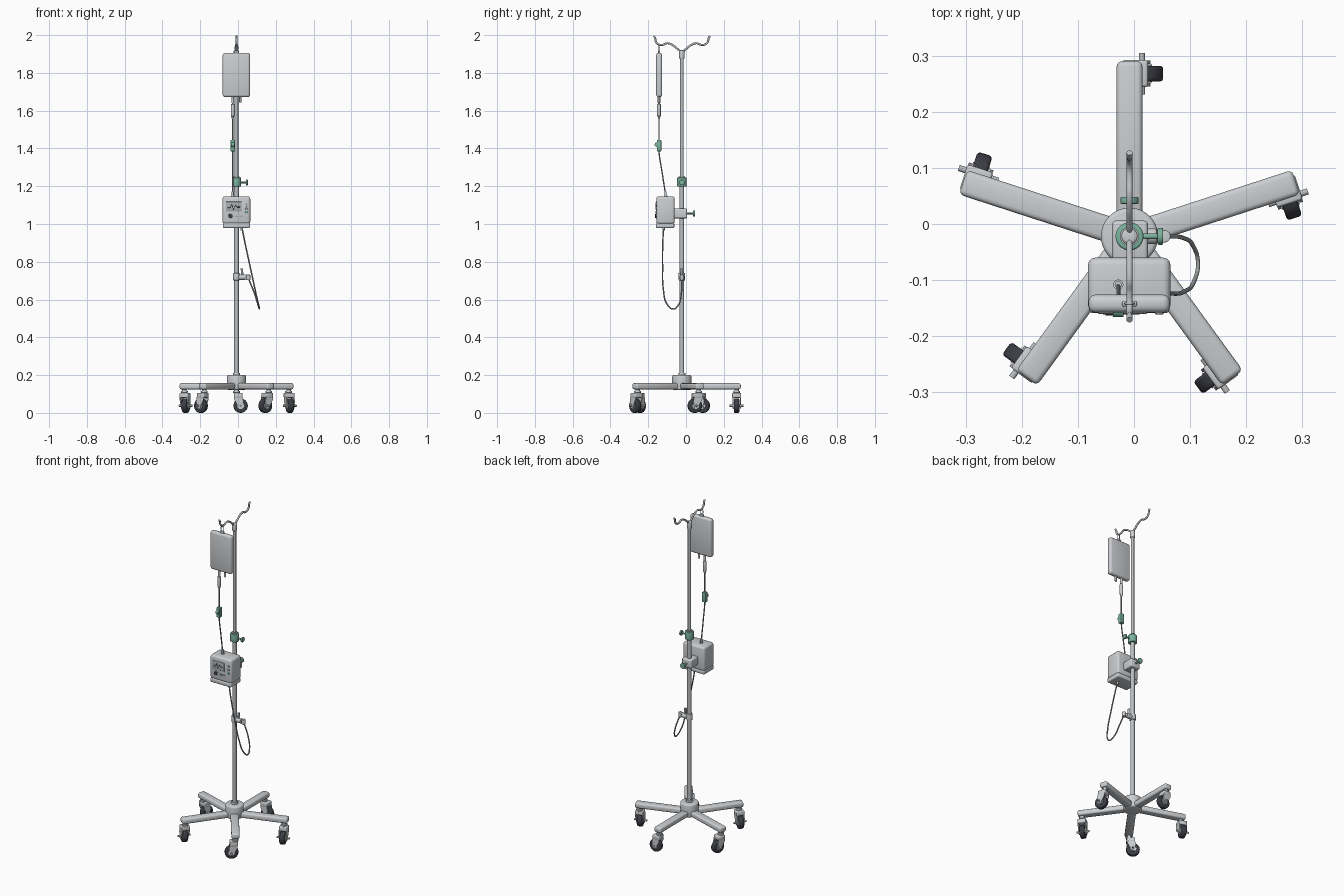
import bpy, bmesh, math
from mathutils import Matrix, Vector

cube = bpy.data.objects.get("Cube")
if cube:
    bpy.data.objects.remove(cube, do_unlink=True)


def material(name, *rgb):
    m = bpy.data.materials.new(name)
    m.use_nodes = True
    m.diffuse_color = (*rgb, 1)
    m.node_tree.nodes["Principled BSDF"].inputs["Base Color"].default_value = (*rgb, 1)
    return m


PLASTIC = material("light_grey_plastic", 0.60, 0.62, 0.64)
STEEL = material("brushed_steel", 0.50, 0.52, 0.54)
GREEN = material("sea_green", 0.20, 0.45, 0.34)
RUBBER = material("dark_rubber", 0.045, 0.047, 0.06)
TUBING = material("grey_tubing", 0.32, 0.34, 0.35)
SCREEN = material("screen_grey", 0.40, 0.43, 0.45)

PX, PY = -0.008, -0.022           # pole axis
HOME = Matrix.Translation((PX, PY, 0))


def finish(name, bm, mat, M=None):
    if M:
        bm.transform(M)
    bmesh.ops.recalc_face_normals(bm, faces=bm.faces)
    me = bpy.data.meshes.new(name)
    bm.to_mesh(me)
    bm.free()
    me.materials.append(mat)
    ob = bpy.data.objects.new(name, me)
    bpy.context.collection.objects.link(ob)
    bpy.ops.object.select_all(action='DESELECT')
    ob.select_set(True)
    bpy.context.view_layer.objects.active = ob
    bpy.ops.object.shade_smooth_by_angle(angle=math.radians(40))
    return ob


def box(name, lo, hi, mat, bevel=0.0, M=None):
    lo, hi = Vector(lo), Vector(hi)
    bm = bmesh.new()
    bmesh.ops.create_cube(bm, size=1)
    for v in bm.verts:
        v.co = Vector([v.co[i] * (hi[i] - lo[i]) + (lo[i] + hi[i]) / 2 for i in range(3)])
    if bevel:
        bmesh.ops.bevel(bm, geom=bm.edges[:], offset=bevel, segments=3, profile=0.5, affect='EDGES')
    return finish(name, bm, mat, M)


def rod(name, a, b, r, mat, r2=None, bevel=0.0, M=None, sides=28):
    a, b = Vector(a), Vector(b)
    d = b - a
    bm = bmesh.new()
    bmesh.ops.create_cone(bm, cap_ends=True, segments=sides, radius1=r,
                          radius2=r if r2 is None else r2, depth=d.length)
    if bevel:
        rims = [e for e in bm.edges if any(len(f.verts) > 4 for f in e.link_faces)]
        bmesh.ops.bevel(bm, geom=rims, offset=bevel, segments=3, profile=0.5, affect='EDGES')
    bm.transform(Matrix.Translation((a + b) / 2) @ d.to_track_quat('Z', 'Y').to_matrix().to_4x4())
    return finish(name, bm, mat, M)


def tube(name, pts, r, mat):
    cu = bpy.data.curves.new(name, 'CURVE')
    cu.dimensions = '3D'
    cu.bevel_depth, cu.bevel_resolution, cu.resolution_u = r, 3, 8
    cu.use_fill_caps = True
    s = cu.splines.new('BEZIER')
    s.bezier_points.add(len(pts) - 1)
    for bp, p in zip(s.bezier_points, pts):
        bp.co = p
        bp.handle_left_type = bp.handle_right_type = 'AUTO'
    cu.materials.append(mat)
    ob = bpy.data.objects.new(name, cu)
    bpy.context.collection.objects.link(ob)
    return ob


def prism(name, outline, x0, x1, mat, M=None):
    """Extrude a (y, z) outline along x."""
    bm = bmesh.new()
    f = bm.faces.new([bm.verts.new((x0, y, z)) for y, z in outline])
    ext = bmesh.ops.extrude_face_region(bm, geom=[f])
    for v in ext["geom"]:
        if isinstance(v, bmesh.types.BMVert):
            v.co.x = x1
    return finish(name, bm, mat, M)


# Base: hub, five legs, each with a trailing caster
rod("base_hub", (0, 0, 0.122), (0, 0, 0.2), 0.051, PLASTIC, bevel=0.008, M=HOME, sides=40)
rod("pole_socket", (0, 0, 0.19), (0, 0, 0.212), 0.019, PLASTIC, bevel=0.003, M=HOME)
cheek = [(0.012, 0.1), (-0.03, 0.1), (-0.037, 0.06), (-0.03, 0.024), (-0.014, 0.024), (0.012, 0.072)]
for i in range(5):
    M = HOME @ Matrix.Rotation(math.radians(90 + 72 * i), 4, 'Z')
    box(f"leg_{i}", (0.02, -0.023, 0.125), (0.312, 0.023, 0.157), PLASTIC, 0.009, M)
    rod(f"caster_stem_{i}", (0.29, 0, 0.095), (0.29, 0, 0.13), 0.012, STEEL, M=M)
    rod(f"caster_collar_{i}", (0.29, 0, 0.106), (0.29, 0, 0.116), 0.018, PLASTIC, bevel=0.002, M=M)
    box(f"caster_crown_{i}", (0.266, -0.033, 0.08), (0.314, 0.014, 0.106), PLASTIC, 0.005, M)
    for side, x in (("inner", 0.267), ("outer", 0.307)):
        prism(f"caster_{side}_cheek_{i}", cheek, x, x + 0.006, PLASTIC, M)
    rod(f"caster_wheel_{i}", (0.276, -0.022, 0.038), (0.304, -0.022, 0.038), 0.038, RUBBER,
        bevel=0.006, M=M, sides=36)
    rod(f"wheel_hub_{i}", (0.274, -0.022, 0.038), (0.306, -0.022, 0.038), 0.018, PLASTIC, M=M)
    rod(f"caster_axle_{i}", (0.253, -0.022, 0.038), (0.327, -0.022, 0.038), 0.0055, STEEL, M=M)

# Telescoping pole and double hook
rod("lower_pole", (0, 0, 0.19), (0, 0, 1.22), 0.0125, STEEL, M=HOME)
rod("upper_pole", (0, 0, 1.2), (0, 0, 1.895), 0.0095, STEEL, M=HOME)
rod("pole_cap", (0, 0, 1.875), (0, 0, 1.92), 0.0145, PLASTIC, bevel=0.005, M=HOME)
arm = [(0.02, 1.925), (0.05, 1.948), (0.078, 1.957), (0.1, 1.949), (0.122, 1.95),
       (0.138, 1.966), (0.142, 1.985), (0.149, 1.995)]
hook = [(PX, PY - y, z) for y, z in reversed(arm)] + [(PX, PY, 1.912)] + [(PX, PY + y, z) for y, z in arm]
tube("double_hook", hook, 0.0055, STEEL)

# Height lock collar with side thumbscrew
rod("lock_collar", (0, 0, 1.198), (0, 0, 1.246), 0.025, GREEN, bevel=0.004, M=HOME)
rod("collar_lip", (0, 0, 1.24), (0, 0, 1.252), 0.017, STEEL, M=HOME)
rod("collar_screw", (0.02, 0, 1.22), (0.054, 0, 1.22), 0.005, GREEN, M=HOME)
rod("collar_screw_knob", (0.05, 0, 1.22), (0.06, 0, 1.22), 0.015, GREEN, bevel=0.002, M=HOME)

# Fluid bag, hanging loop and ports
box("fluid_bag", (-0.081, -0.158, 1.672), (0.064, -0.126, 1.906), PLASTIC, 0.012)
box("bag_tab", (PX - 0.013, -0.147, 1.9), (PX + 0.013, -0.137, 1.918), PLASTIC, 0.003)
loop = [(PX + 0.007 * math.cos(t), -0.142, 1.932 + 0.022 * math.sin(t))
        for t in [math.tau * k / 8 for k in range(8)]]
tube("bag_loop", loop, 0.0025, STEEL).data.splines[0].use_cyclic_u = True
TX, TY = -0.028, -0.143
rod("outlet_port", (TX, TY, 1.64), (TX, TY, 1.68), 0.007, PLASTIC)
rod("injection_port", (0.012, TY, 1.642), (0.012, TY, 1.68), 0.006, PLASTIC)

# Drip chamber, roller clamp and supply line
rod("chamber_spike", (TX, TY, 1.63), (TX, TY, 1.655), 0.0045, STEEL)
rod("drip_chamber", (TX, TY, 1.57), (TX, TY, 1.635), 0.0095, PLASTIC, bevel=0.003)
rod("chamber_outlet", (TX, TY, 1.555), (TX, TY, 1.572), 0.004, PLASTIC, r2=0.008)
tube("supply_line", [(TX, TY, 1.56), (TX, TY, 1.45), (TX, TY, 1.385), (TX, -0.126, 1.27),
                     (TX, -0.109, 1.16)], 0.0035, TUBING)
box("roller_clamp", (TX - 0.012, TY - 0.011, 1.385), (TX + 0.012, TY + 0.012, 1.445), GREEN, 0.003)
rod("clamp_roller", (TX - 0.009, TY - 0.011, 1.42), (TX + 0.009, TY - 0.011, 1.42), 0.012, GREEN)

# Infusion pump body
box("pump_body", (-0.082, -0.157, 1.0), (0.065, -0.06, 1.146), PLASTIC, 0.013)
box("pump_base", (-0.080, -0.159, 0.979), (0.063, -0.062, 1.006), PLASTIC, 0.007)
rod("line_inlet_flange", (TX, -0.108, 1.144), (TX, -0.108, 1.152), 0.009, PLASTIC)
rod("line_inlet", (TX, -0.108, 1.15), (TX, -0.108, 1.172), 0.006, PLASTIC)

# Pump front panel: screen, trace, buttons and dial
FY = -0.157
box("screen", (-0.064, FY - 0.003, 1.066), (0.018, FY + 0.002, 1.118), SCREEN, 0.001)
trace = [(-0.055, 1.085), (-0.042, 1.085), (-0.034, 1.105), (-0.024, 1.078), (-0.014, 1.1),
         (-0.004, 1.09), (0.01, 1.09)]
for k, ((xa, za), (xb, zb)) in enumerate(zip(trace, trace[1:])):
    rod(f"screen_trace_{k}", (xa, FY - 0.003, za), (xb, FY - 0.003, zb), 0.0014, RUBBER, sides=8)
for k, z in enumerate((1.106, 1.084, 1.062)):
    rod(f"button_{k}", (0.045, FY + 0.002, z), (0.045, FY - 0.004, z), 0.0075,
        GREEN if k == 2 else SCREEN, bevel=0.001)
rod("dial_ring", (-0.04, FY + 0.002, 1.043), (-0.04, FY - 0.003, 1.043), 0.015, SCREEN)
rod("dial", (-0.04, FY, 1.043), (-0.04, FY - 0.006, 1.043), 0.011, RUBBER, bevel=0.001)
for k, x in enumerate((-0.008, 0.015)):
    box(f"key_{k}", (x - 0.008, FY - 0.003, 1.036), (x + 0.008, FY + 0.002, 1.046), SCREEN, 0.001)

# Pump clamp on the pole with rear thumbscrew
box("pump_clamp", (PX - 0.031, -0.065, 1.03), (PX + 0.033, 0.006, 1.082), PLASTIC, 0.007)
rod("pump_clamp_screw", (PX, 0, 1.056), (PX, 0.04, 1.056), 0.005, GREEN)
rod("pump_clamp_knob", (PX, 0.036, 1.056), (PX, 0.048, 1.056), 0.016, GREEN, bevel=0.002)

# Line holder on the pole and looped patient line
rod("holder_ring", (0, 0, 0.702), (0, 0, 0.74), 0.018, PLASTIC, bevel=0.003, M=HOME)
rod("holder_arm", (0.01, 0, 0.718), (0.048, 0, 0.718), 0.014, PLASTIC, bevel=0.003, M=HOME)
rod("holder_clip", (0.062, 0, 0.703), (0.062, 0, 0.732), 0.011, PLASTIC, bevel=0.002, M=HOME)
rod("line_end_fitting", (0.032, 0, 0.72), (0.028, 0, 0.764), 0.006, STEEL, M=HOME)
tube("patient_line", [(0.02, -0.118, 0.985), (0.037, -0.123, 0.9), (0.063, -0.124, 0.78),
                      (0.09, -0.12, 0.655), (0.108, -0.1, 0.575), (0.114, -0.068, 0.55),
                      (0.106, -0.04, 0.572), (0.088, -0.025, 0.63), (0.054, PY, 0.715)],
     0.0038, TUBING)
rod("line_outlet", (0.02, -0.118, 0.965), (0.02, -0.118, 0.985), 0.006, PLASTIC)
